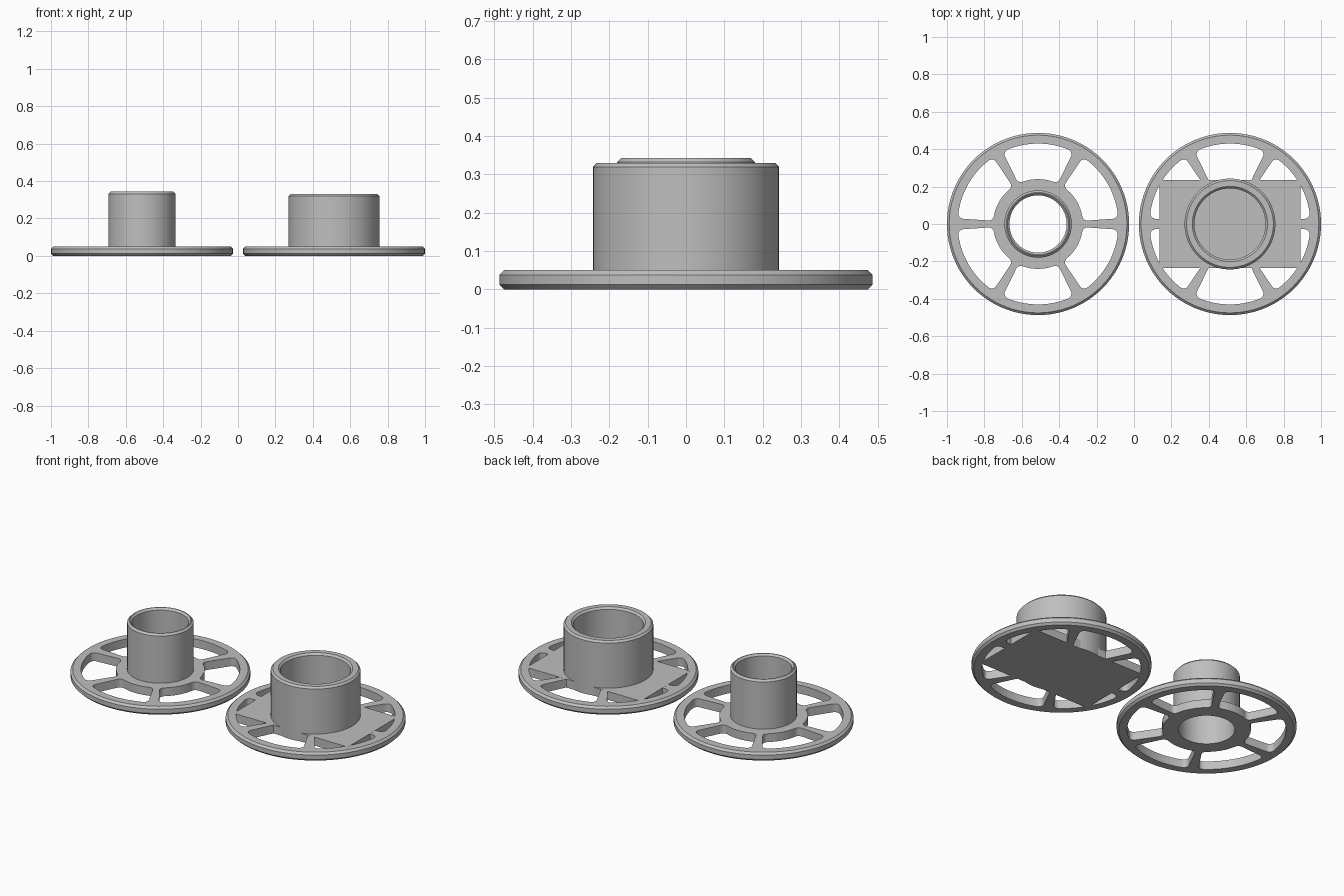
import bpy, bmesh, math
from mathutils import Vector

if "Cube" in bpy.data.objects:
    bpy.data.objects.remove(bpy.data.objects["Cube"])

SEG = 96
grey = bpy.data.materials.new("plain grey")
grey.diffuse_color = (0.52, 0.52, 0.52, 1)
grey.use_nodes = True
grey.node_tree.nodes["Principled BSDF"].inputs["Base Color"].default_value = grey.diffuse_color


def finish(bm, name, x=0.0, smooth=True):
    bmesh.ops.remove_doubles(bm, verts=bm.verts, dist=1e-5)
    bmesh.ops.recalc_face_normals(bm, faces=bm.faces)
    me = bpy.data.meshes.new(name)
    bm.to_mesh(me)
    bm.free()
    me.materials.append(grey)
    ob = bpy.data.objects.new(name, me)
    ob.location.x = x
    bpy.context.collection.objects.link(ob)
    activate(ob)
    if smooth:
        bpy.ops.object.shade_smooth_by_angle(angle=math.radians(30))
    return ob


def activate(ob):
    bpy.ops.object.select_all(action='DESELECT')
    ob.select_set(True)
    bpy.context.view_layer.objects.active = ob


def lathe(name, profile, x):
    """Turn a closed (radius, height) profile around z."""
    bm = bmesh.new()
    rings = [[bm.verts.new((r * math.cos(2 * math.pi * i / SEG),
                            r * math.sin(2 * math.pi * i / SEG), z))
              for i in range(SEG)] for r, z in profile]
    for a, b in zip(rings, rings[1:] + rings[:1]):
        for i in range(SEG):
            j = (i + 1) % SEG
            bm.faces.new((a[i], a[j], b[j], b[i]))
    return finish(bm, name, x)


def window_outline(r0=0.24, r1=0.43, half=math.radians(26), f=0.028):
    """Ring sector around angle 0 with rounded corners."""
    def arc(cr, ca, rad, a0, a1, n):
        c = Vector((cr * math.cos(ca), cr * math.sin(ca)))
        return [c + rad * Vector((math.cos(a0 + (a1 - a0) * i / n),
                                  math.sin(a0 + (a1 - a0) * i / n)))
                for i in range(n + 1)]
    q = math.pi / 2
    ao = half - math.asin(f / (r1 - f))
    ai = half - math.asin(f / (r0 + f))
    pts = arc(0, 0, r1, -ao, ao, 14)
    pts += arc(r1 - f, ao, f, ao, half + q, 6)[1:]
    pts += arc(r0 + f, ai, f, half + q, ai + 2 * q, 6)
    pts += arc(0, 0, r0, ai, -ai, 8)[1:]
    pts += arc(r0 + f, -ai, f, -ai - 2 * q, -half - q, 6)[1:]
    pts += arc(r1 - f, -ao, f, -half - q, -ao, 6)[:-1]
    return pts


def spoked_flange(name, x, bore):
    disc = lathe(name, [(bore, 0), (0.475, 0), (0.487, 0.012),
                        (0.487, 0.038), (0.475, 0.05), (bore, 0.05)], x)
    # six windows between the spokes
    bm = bmesh.new()
    for k in range(6):
        t = math.radians(30 + 60 * k)
        c, s = math.cos(t), math.sin(t)
        low, high = ([bm.verts.new((p.x * c - p.y * s, p.x * s + p.y * c, z))
                      for p in window_outline()] for z in (-0.1, 0.15))
        bm.faces.new(low[::-1])
        bm.faces.new(high)
        for i in range(len(low)):
            j = (i + 1) % len(low)
            bm.faces.new((low[i], low[j], high[j], high[i]))
    cutter = finish(bm, "window_cutter", x, False)
    cutter.hide_render = True
    activate(disc)
    mod = disc.modifiers.new("windows", 'BOOLEAN')
    mod.object = cutter
    mod.solver = 'EXACT'
    bpy.ops.object.modifier_apply(modifier=mod.name)
    bpy.data.objects.remove(cutter)
    bpy.ops.object.shade_smooth_by_angle(angle=math.radians(30))


def tube(name, x, bore, outer, height):
    c = 0.011
    lathe(name, [(bore, 0.0), (outer, 0.0), (outer, height - c),
                 (outer - c, height), (bore + c, height),
                 (bore, height - c)], x)


# narrow half: open bore
spoked_flange("narrow_flange", -0.513, 0.153)
tube("narrow_tube", -0.513, 0.153, 0.18, 0.343)

# wide half: bore closed by a rectangular plate
spoked_flange("wide_flange", 0.513, 0.19)
tube("wide_tube", 0.513, 0.19, 0.243, 0.33)

bm = bmesh.new()
bmesh.ops.create_cube(bm, size=1)
for v in bm.verts:
    v.co = Vector((v.co.x * 0.755, v.co.y * 0.47, (v.co.z + 0.5) * 0.0502))
finish(bm, "floor_plate", 0.513, False)
